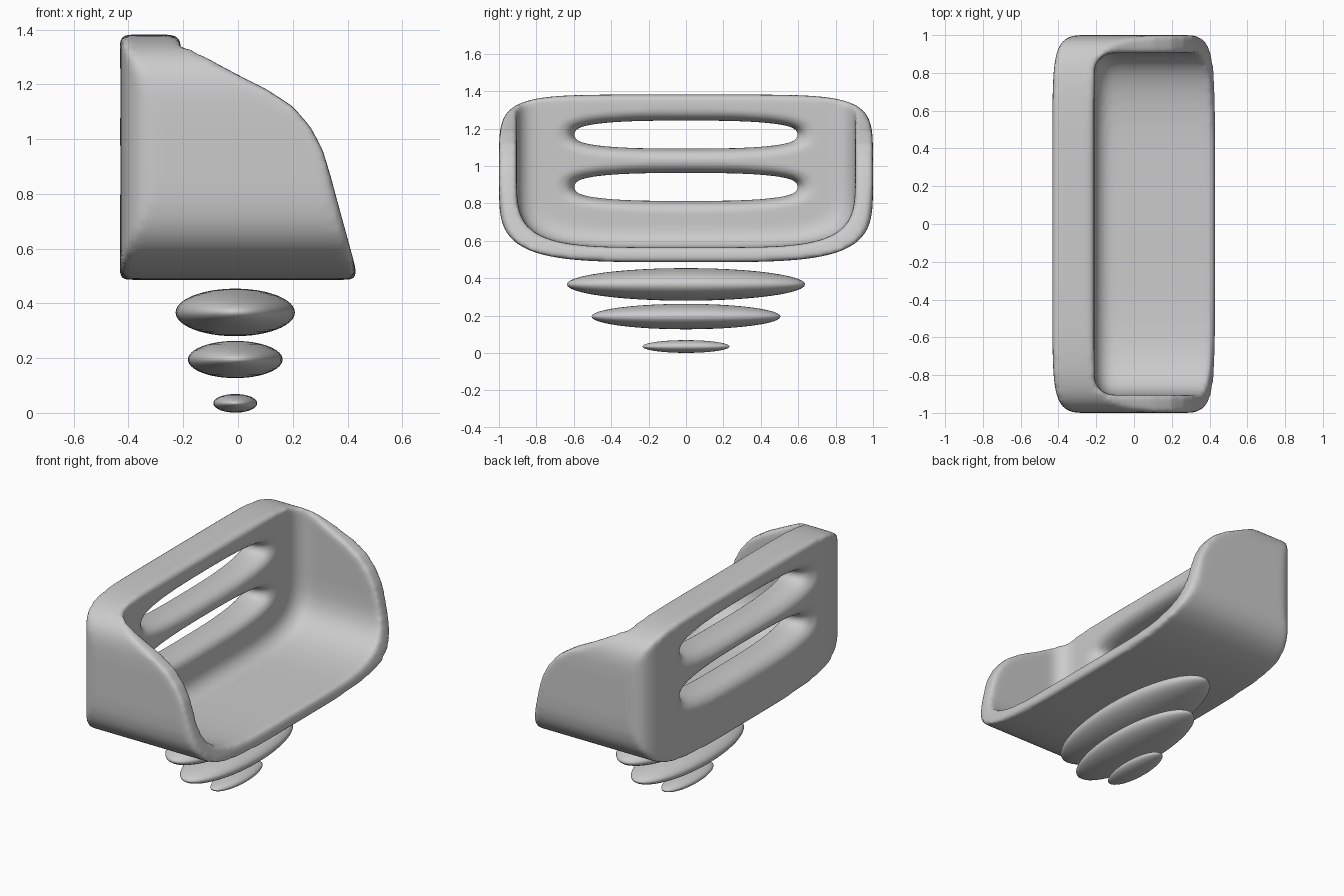
import bpy, bmesh
from math import sin, cos, pi, sqrt

if "Cube" in bpy.data.objects:
    bpy.data.objects.remove(bpy.data.objects["Cube"])


def loft(name, rings):
    """Closed solid skinned through rings of equal point count."""
    bm = bmesh.new()
    loops = [[bm.verts.new(p) for p in r] for r in rings]
    for a, b in zip(loops, loops[1:]):
        for i in range(len(a)):
            j = (i + 1) % len(a)
            bm.faces.new((a[i], a[j], b[j], b[i]))
    bm.faces.new(loops[0])
    bm.faces.new(loops[-1])
    bmesh.ops.recalc_face_normals(bm, faces=bm.faces[:])
    me = bpy.data.meshes.new(name)
    bm.to_mesh(me)
    bm.free()
    ob = bpy.data.objects.new(name, me)
    bpy.context.collection.objects.link(ob)
    return ob


def rounded(a, up, down, n_up, n_down, count=72):
    """Superellipse outline with separate upper and lower halves."""
    pts = []
    for i in range(count):
        t = 2 * pi * (i + 0.5) / count
        c, s = cos(t), sin(t)
        n, b = (n_up, up) if s > 0 else (n_down, down)
        u = a * abs(c) ** (2 / n) * (1 if c > 0 else -1)
        v = b * abs(s) ** (2 / n) * (1 if s > 0 else -1)
        pts.append((u, v))
    return pts


def yz_ring(x, zc, *args):
    return [(x, u, zc + v) for u, v in rounded(*args)]


def combine(ob, tool, operation):
    m = ob.modifiers.new(tool.name, 'BOOLEAN')
    m.operation, m.object, m.solver = operation, tool, 'EXACT'
    tool.hide_render = True
    tool.hide_set(True)


# Seat shell: side profile trimmed by rounded front and plan outlines
profile = [(-0.5, 0.4), (-0.5, 1.45), (-0.26, 1.45), (-0.225, 1.375), (-0.17, 1.335),
           (-0.1, 1.29), (0, 1.235), (0.1, 1.185), (0.2, 1.12), (0.265, 1.045),
           (0.31, 0.96), (0.34, 0.86), (0.375, 0.73), (0.405, 0.62),
           (0.435, 0.51), (0.445, 0.4)]
shell = loft("seat_shell", [[(x, y, z) for x, z in profile] for y in (-1.1, 1.1)])
front_trim = loft("front_outline_trim",
                  [yz_ring(x, 0.935, 1.0, 0.447, 0.449, 6, 4.2) for x in (-0.6, 0.6)])
plan_trim = loft("plan_outline_trim",
                 [[(u, v, z) for u, v in rounded(0.432, 1.005, 1.005, 9, 9)] for z in (0.3, 1.6)])
combine(shell, front_trim, 'INTERSECT')
combine(shell, plan_trim, 'INTERSECT')

# Seat hollow with a filleted back edge
rings = []
r = 0.1
for i in range(8):
    t = i / 7 * pi / 2
    inset = r * (1 - sin(t))
    rings.append(yz_ring(-0.21 + r * (1 - cos(t)), 1.0, 0.905 - inset, 1.0, 0.435 - inset, 20, 4.5))
rings.append(yz_ring(0.7, 1.0, 0.905, 1.0, 0.435, 20, 4.5))
combine(shell, loft("seat_hollow_cutter", rings), 'DIFFERENCE')

# Two back slots, flared so the bars between them are rounded
for k, zc in enumerate((0.888, 1.168)):
    rings = []
    for i in range(-9, 10):
        t = max(-1, min(1, i / 8))
        d = 0.052 * (1 - sqrt(1 - t * t))
        x = -0.315 + (0.107 * t if abs(i) < 9 else 0.2 * t)
        h = 0.074 + d
        rings.append(yz_ring(x, zc, 0.6 + 1.8 * d, h, h, 2.8, 2.8))
    combine(shell, loft(f"back_slot_cutter_{k + 1}", rings), 'DIFFERENCE')

# Melt everything into one soft form
remesh = shell.modifiers.new("remesh", 'REMESH')
remesh.mode = 'VOXEL'
remesh.voxel_size = 0.014
remesh.use_smooth_shade = True
soft = shell.modifiers.new("soften", 'SMOOTH')
soft.factor, soft.iterations = 0.5, 14

# Stack of flattened discs below the seat
for name, z, size in (("upper_disc", 0.367, (0.218, 0.637, 0.087)),
                      ("middle_disc", 0.195, (0.173, 0.505, 0.068)),
                      ("lower_disc", 0.035, (0.08, 0.233, 0.034))):
    bpy.ops.mesh.primitive_uv_sphere_add(segments=48, ring_count=24, location=(-0.01, 0, z))
    disc = bpy.context.object
    disc.name = name
    disc.scale = size
    bpy.ops.object.shade_smooth()
